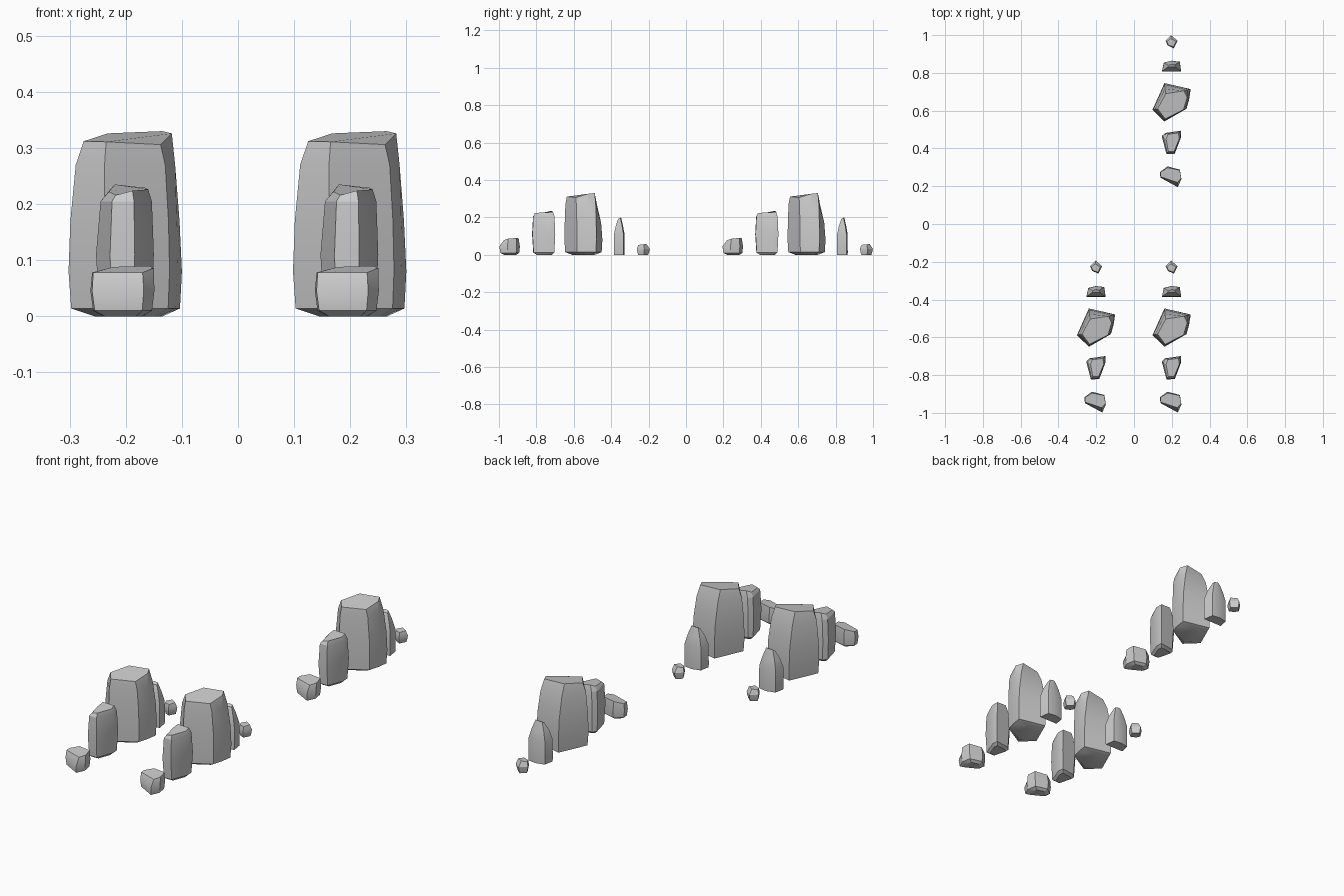
import bpy, bmesh
from mathutils import Vector

if "Cube" in bpy.data.objects:
    bpy.data.objects.remove(bpy.data.objects["Cube"])

STEP = 1.193  # distance between the back group and the front groups


def rock(name, outline, crown, levels, keel=0.6, foot=0.012):
    """Loft from outline (x, y) to crown (x, y, z).
    levels: (z, blend toward crown, scale about the centre)."""
    bm = bmesh.new()
    n = len(outline)
    cx = sum(p[0] for p in outline) / n
    cy = sum(p[1] for p in outline) / n
    rings = []
    for z, t, s in [(0.0, 0, keel)] + levels:
        ring = []
        for (x, y), c in zip(outline, crown):
            px, py = x + (c[0] - x) * t, y + (c[1] - y) * t
            ring.append(bm.verts.new((cx + (px - cx) * s, cy + (py - cy) * s, z)))
        rings.append(ring)
    rings.append([bm.verts.new(c) for c in crown])
    for a, b in zip(rings, rings[1:]):
        for i in range(n):
            j = (i + 1) % n
            bm.faces.new((a[i], a[j], b[j], b[i]))
    bm.faces.new(rings[0])
    bm.faces.new(rings[-1])
    bmesh.ops.recalc_face_normals(bm, faces=bm.faces)
    me = bpy.data.meshes.new(name)
    bm.to_mesh(me)
    bm.free()
    ob = bpy.data.objects.new(name, me)
    bpy.context.collection.objects.link(ob)
    bpy.ops.object.select_all(action='DESELECT')
    ob.select_set(True)
    bpy.context.view_layer.objects.active = ob
    bpy.ops.object.shade_smooth_by_angle(angle=0.5)
    return ob


rocks = []

# Large central boulder
rocks.append(rock(
    "large_boulder",
    [(.098, .605), (.161, .746), (.300, .714), (.292, .66), (.278, .610), (.161, .543)],
    [(.125, .61, .312), (.168, .69, .326), (.265, .705, .330),
     (.282, .67, .326), (.262, .605, .306), (.165, .556, .311)],
    [(.014, 0, .96), (.08, 0, 1), (.17, .12, 1), (.27, .55, 1.02)], keel=.6))

# Tall narrow stone
rocks.append(rock(
    "tall_stone",
    [(.147, .465), (.165, .482), (.248, .494), (.250, .462), (.216, .372), (.172, .370)],
    [(.170, .45, .222), (.180, .475, .235), (.235, .482, .229),
     (.240, .45, .226), (.212, .385, .224), (.182, .385, .216)],
    [(.012, .1, .93), (.11, 0, 1), (.205, .35, 1.0)], keel=.65))

# Low stone in front
rocks.append(rock(
    "low_stone",
    [(.137, .275), (.177, .305), (.243, .288), (.251, .238), (.232, .195), (.140, .245)],
    [(.140, .275, .078), (.178, .298, .088), (.242, .285, .090),
     (.250, .243, .086), (.230, .220, .078), (.142, .250, .078)],
    [(.010, 0, .92), (.045, 0, 1)], keel=.6))

# Pointed blade stone
rocks.append(rock(
    "blade_stone",
    [(.146, .806), (.156, .855), (.200, .866), (.244, .860), (.252, .806)],
    [(.178, .830, .190), (.182, .840, .195), (.198, .846, .199),
     (.216, .842, .198), (.220, .830, .192)],
    [(.012, .03, .98), (.11, .12, 1.03), (.155, .5, 1.02)], keel=.94))

# Small pebble
rocks.append(rock(
    "pebble",
    [(.167, .970), (.197, .999), (.231, .970), (.211, .930), (.179, .945)],
    [(.174, .966, .052), (.195, .982, .057), (.222, .966, .056),
     (.209, .938, .053), (.182, .948, .052)],
    [(.016, 0, .92), (.032, 0, 1)], keel=.78))

# Repeat the row of five for the two front groups
for ob in rocks:
    for tag, dx in (("front_right", 0), ("front_left", -.4)):
        dup = ob.copy()
        dup.name = ob.name + "_" + tag
        dup.location = Vector((dx, -STEP, 0))
        bpy.context.collection.objects.link(dup)
    ob.name += "_back"
